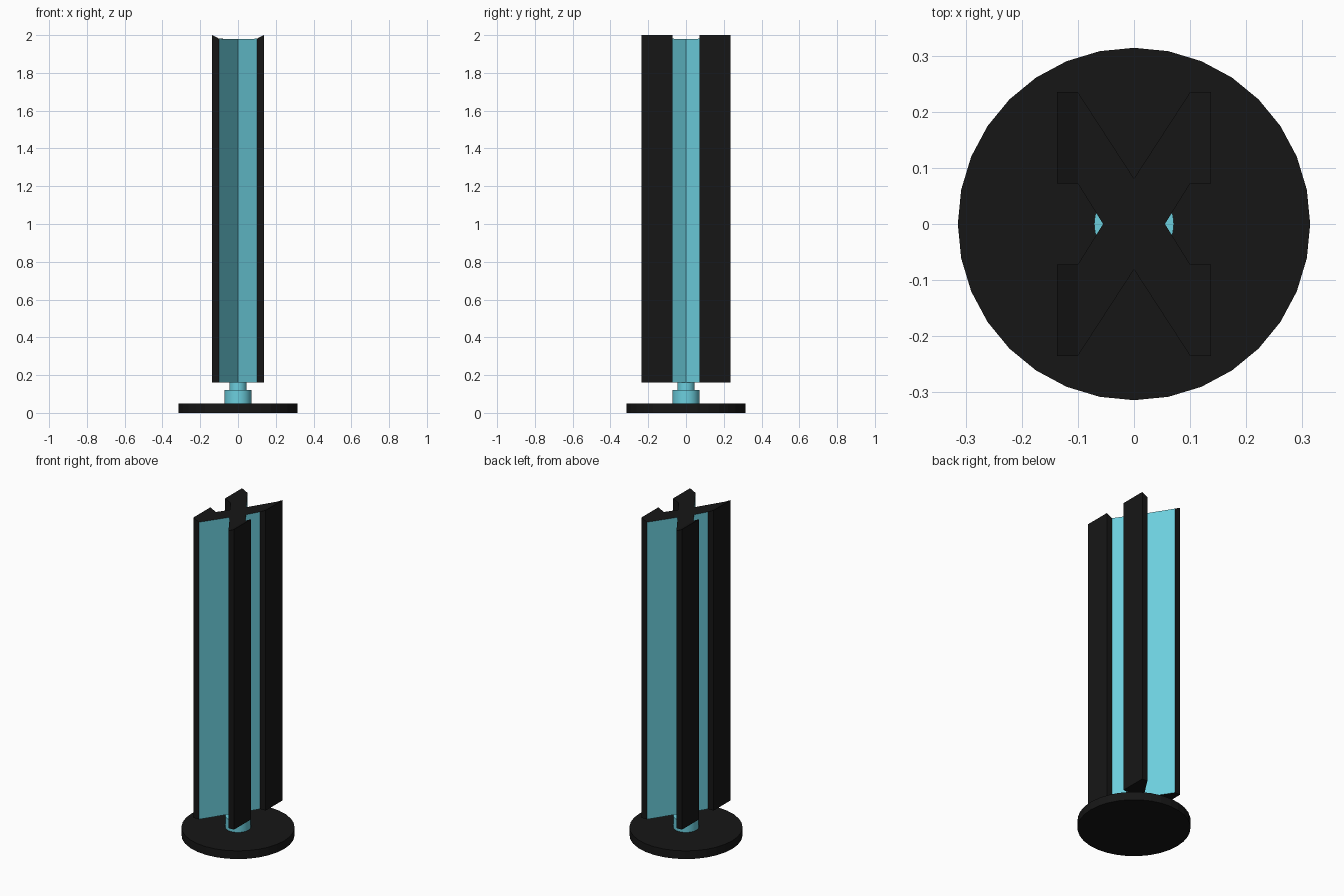
import bpy, bmesh

if "Cube" in bpy.data.objects:
    bpy.data.objects.remove(bpy.data.objects["Cube"])

def material(name, rgb):
    m = bpy.data.materials.new(name)
    m.diffuse_color = (*rgb, 1)
    m.use_nodes = True
    m.node_tree.nodes["Principled BSDF"].inputs["Base Color"].default_value = m.diffuse_color
    return m

BLACK = material("black", (0.008, 0.008, 0.008))
TEAL = material("teal", (0.15, 0.62, 0.73))

Z0, Z_IN, Z_OUT = 0.16, 1.981, 2.0

def prism(name, outline, tops, side_mat, cap_mat):
    """Extrude an outline from Z0 up to a height given per corner."""
    bm = bmesh.new()
    low = [bm.verts.new((x, y, Z0)) for x, y in outline]
    high = [bm.verts.new((x, y, z)) for (x, y), z in zip(outline, tops)]
    n = len(outline)
    for i in range(n):
        j = (i + 1) % n
        bm.faces.new((low[i], low[j], high[j], high[i]))
    for cap in (low[::-1], high):
        bm.faces.new(cap).material_index = 1
    bmesh.ops.recalc_face_normals(bm, faces=bm.faces)
    mesh = bpy.data.meshes.new(name)
    bm.to_mesh(mesh)
    bm.free()
    mesh.materials.append(side_mat)
    mesh.materials.append(cap_mat)
    ob = bpy.data.objects.new(name, mesh)
    bpy.context.collection.objects.link(ob)
    return ob

def disc(name, radius, z_low, z_high, mat):
    bpy.ops.mesh.primitive_cylinder_add(vertices=32, radius=radius, depth=z_high - z_low,
                                        location=(0, 0, (z_low + z_high) / 2))
    ob = bpy.context.object
    ob.name = name
    ob.data.materials.append(mat)
    return ob

# round base, collar and short post
disc("base", 0.314, 0, 0.05, BLACK)
for name, r, a, b in (("collar", 0.071, 0.05, 0.12), ("post", 0.046, 0.12, Z0)):
    disc(name, r, a, b, TEAL)
    bpy.ops.object.shade_smooth_by_angle()

# X-shaped display column with coloured panels
half = [(0.055, 0), (0.1, 0.072), (0.1, 0.235), (0, 0.081), (-0.1, 0.235), (-0.1, 0.072)]
star = half + [(-x, -y) for x, y in half]
prism("panel_column", star, [Z_IN if abs(x) > 0.09 else 1.979 for x, y in star], TEAL, BLACK)

# black edge bars with tops sloping inward
for sx, side in ((-1, "left"), (1, "right")):
    for sy, end in ((-1, "front"), (1, "back")):
        outline = [(sx * x, sy * y) for x, y in
                   ((0.1, 0.072), (0.137, 0.072), (0.137, 0.235), (0.1, 0.235))]
        prism(f"edge_bar_{end}_{side}", outline, (Z_IN, Z_OUT, Z_OUT, Z_IN), BLACK, BLACK)
